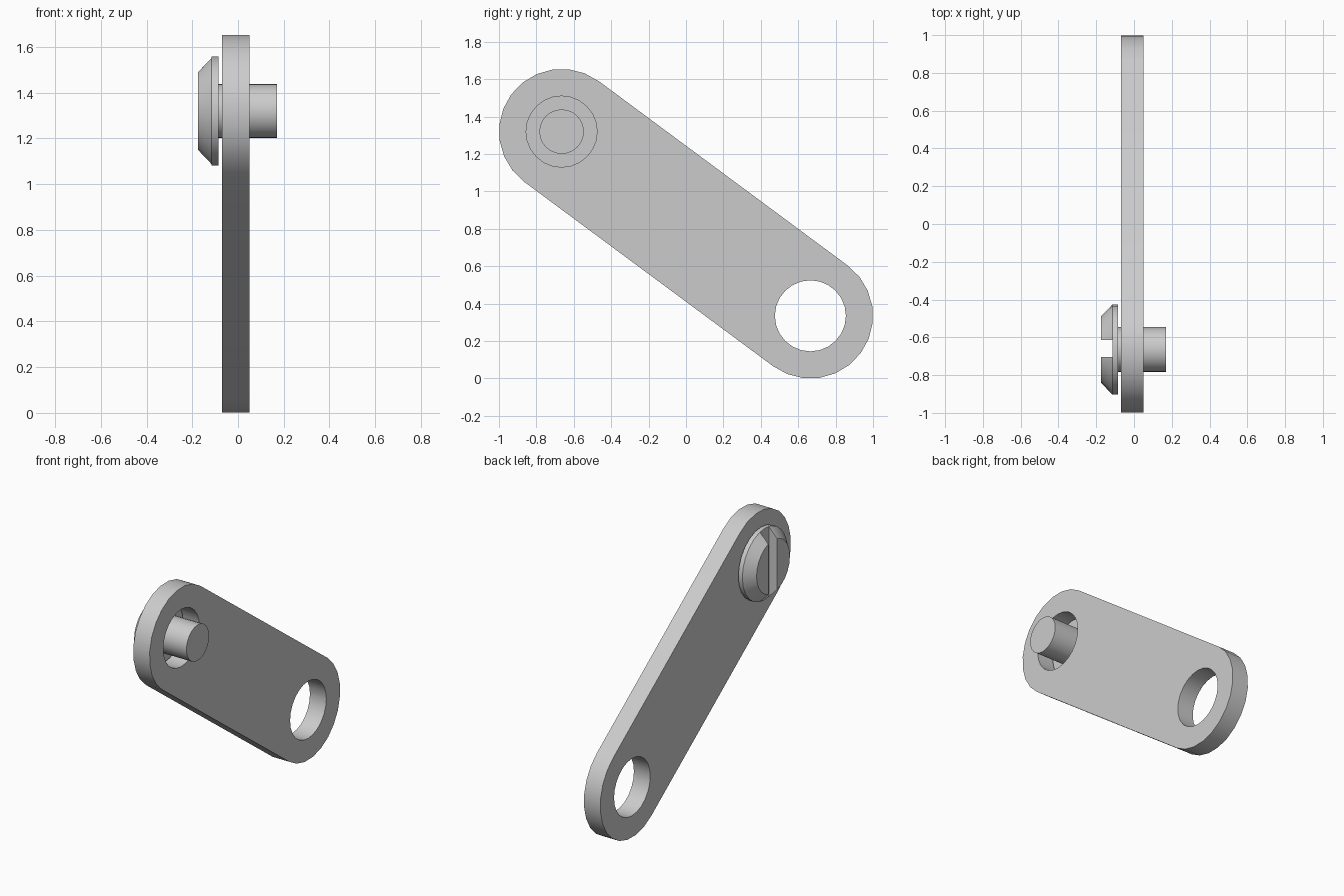
import bpy
import bmesh
from math import sin, cos, pi, atan2, radians

if "Cube" in bpy.data.objects:
    bpy.data.objects.remove(bpy.data.objects["Cube"], do_unlink=True)

SIDES = 24
UPPER = (-0.665, 1.32)   # pin centre (y, z)
LOWER = (0.665, 0.335)   # open hole centre (y, z)

grey = bpy.data.materials.new("light grey metal")
grey.use_nodes = True
grey.diffuse_color = (0.6, 0.6, 0.6, 1)
grey.node_tree.nodes["Principled BSDF"].inputs["Base Color"].default_value = (0.6, 0.6, 0.6, 1)


def arc(centre, radius, start, sweep, steps):
    """Points in the y-z plane along an arc."""
    return [(centre[0] + radius * cos(start + sweep * i / steps),
             centre[1] + radius * sin(start + sweep * i / steps)) for i in range(steps + 1)]


def circle(centre, radius):
    return arc(centre, radius, 0, 2 * pi, SIDES)[:-1]


def loft(name, sections):
    """Capped solid through (x, outline) sections."""
    bm = bmesh.new()
    rings = [[bm.verts.new((x, y, z)) for y, z in outline] for x, outline in sections]
    for a, b in zip(rings, rings[1:]):
        n = len(a)
        for i in range(n):
            j = (i + 1) % n
            bm.faces.new((a[i], a[j], b[j], b[i]))
    bm.faces.new(rings[0])
    bm.faces.new(rings[-1])
    bmesh.ops.recalc_face_normals(bm, faces=bm.faces)
    mesh = bpy.data.meshes.new(name)
    bm.to_mesh(mesh)
    bm.free()
    obj = bpy.data.objects.new(name, mesh)
    bpy.context.collection.objects.link(obj)
    mesh.materials.append(grey)
    return obj


def cut(obj, cutter):
    """Subtract the cutter, then discard it."""
    mod = obj.modifiers.new("cut", 'BOOLEAN')
    mod.operation = 'DIFFERENCE'
    mod.solver = 'EXACT'
    mod.object = cutter
    bpy.context.view_layer.objects.active = obj
    bpy.ops.object.modifier_apply(modifier=mod.name)
    bpy.data.objects.remove(cutter, do_unlink=True)


# Link plate: a slanted slot-shaped outline with a hole at each end
angle = atan2(LOWER[1] - UPPER[1], LOWER[0] - UPPER[0])
outline = (arc(LOWER, 0.335, angle - pi / 2, pi, SIDES // 2)
           + arc(UPPER, 0.335, angle + pi / 2, pi, SIDES // 2))
plate = loft("link_plate", [(-0.07, outline), (0.05, outline)])
for centre in (UPPER, LOWER):
    hole = circle(centre, 0.19)
    cut(plate, loft("hole_cutter", [(-0.3, hole), (0.3, hole)]))

# Screw head: chamfered disc with a straight vertical slot
head = loft("screw_head", [(x, circle(UPPER, r)) for x, r in
                           ((-0.175, 0.175), (-0.115, 0.238), (-0.085, 0.238))])
y, z = UPPER
slot = [(y - 0.04, z - 0.4), (y + 0.052, z - 0.4), (y + 0.052, z + 0.4), (y - 0.04, z + 0.4)]
cut(head, loft("slot_cutter", [(-0.3, slot), (-0.115, slot)]))

# Pin running from the head through the plate
pin = loft("screw_pin", [(-0.085, circle(UPPER, 0.119)), (0.17, circle(UPPER, 0.119))])

bpy.ops.object.select_all(action='DESELECT')
for obj in (plate, head, pin):
    obj.select_set(True)
bpy.context.view_layer.objects.active = plate
bpy.ops.object.shade_smooth_by_angle(angle=radians(30))
